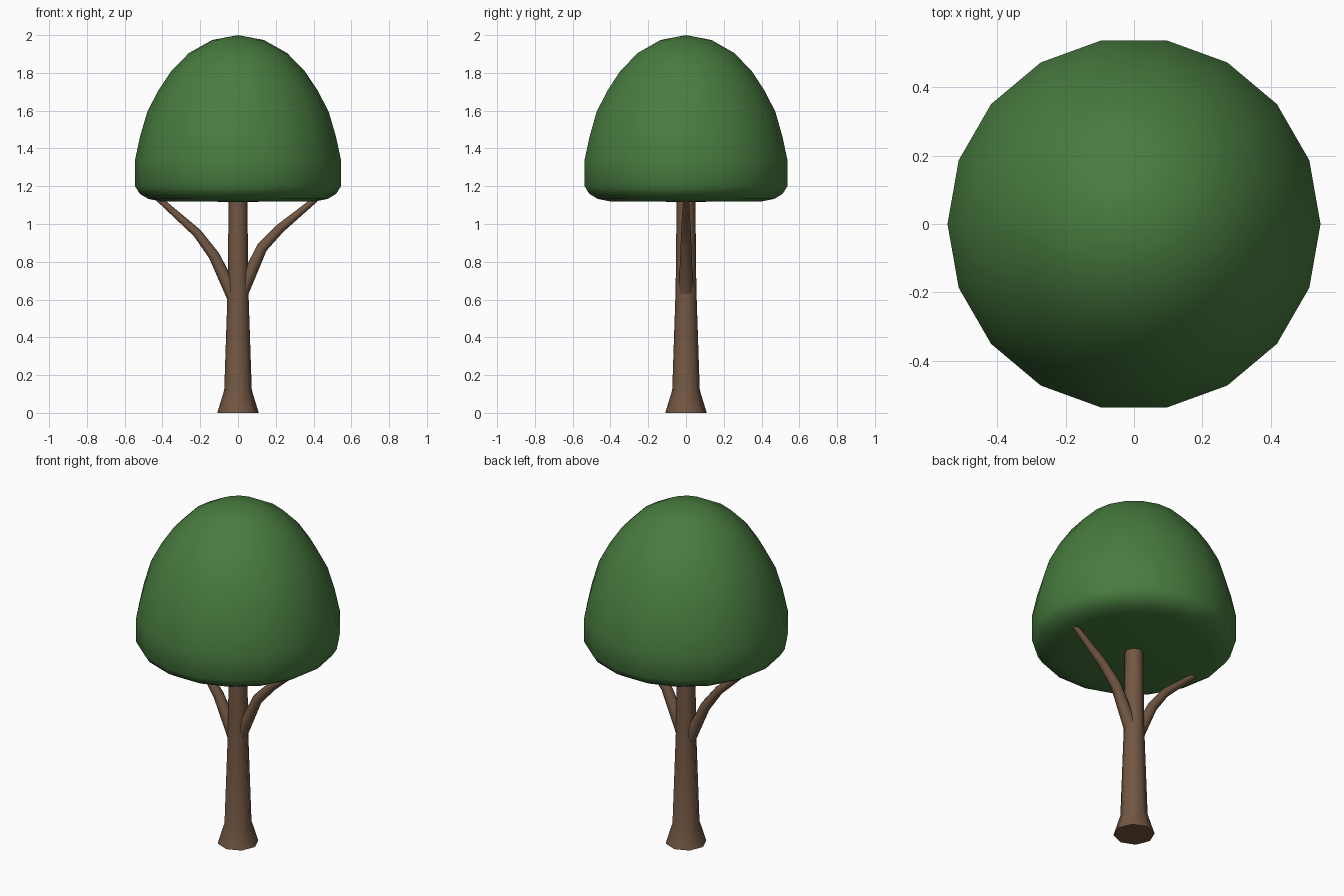
import bpy
import bmesh
from math import sin, cos, pi, radians
from mathutils import Vector

if "Cube" in bpy.data.objects:
    bpy.data.objects.remove(bpy.data.objects["Cube"])


def material(name, color):
    mat = bpy.data.materials.new(name)
    mat.diffuse_color = color
    mat.use_nodes = True
    mat.node_tree.nodes["Principled BSDF"].inputs["Base Color"].default_value = mat.diffuse_color
    return mat


bark = material("bark", (0.17, 0.095, 0.055, 1))
leaf = material("leaf", (0.065, 0.20, 0.05, 1))


def tube(name, path, sides, mat):
    """Loft round rings along a path of (x, z, radius) points in the y = 0 plane."""
    bm = bmesh.new()
    pts = [Vector((x, 0, z)) for x, z, r in path]
    rings = []
    for i, (p, (_, _, r)) in enumerate(zip(pts, path)):
        # ring plane follows the averaged path direction
        d = Vector((0, 0, 0))
        if i > 0:
            d += (p - pts[i - 1]).normalized()
        if i < len(pts) - 1:
            d += (pts[i + 1] - p).normalized()
        d.normalize()
        side = Vector((d.z, 0, -d.x))
        rings.append([bm.verts.new(p + side * r * cos(a) + Vector((0, r * sin(a), 0)))
                      for a in (2 * pi * k / sides for k in range(sides))])
    for lo, hi in zip(rings, rings[1:]):
        for k in range(sides):
            n = (k + 1) % sides
            bm.faces.new((lo[k], lo[n], hi[n], hi[k]))
    bm.faces.new(rings[0][::-1])
    bm.faces.new(rings[-1])
    return finish(name, bm, mat)


def finish(name, bm, mat):
    bmesh.ops.recalc_face_normals(bm, faces=bm.faces)
    mesh = bpy.data.meshes.new(name)
    bm.to_mesh(mesh)
    bm.free()
    mesh.materials.append(mat)
    ob = bpy.data.objects.new(name, mesh)
    bpy.context.collection.objects.link(ob)
    bpy.ops.object.select_all(action='DESELECT')
    ob.select_set(True)
    bpy.context.view_layer.objects.active = ob
    bpy.ops.object.shade_smooth_by_angle(angle=radians(60))
    return ob


# Trunk with flared foot
tube("trunk", [(0, 0, 0.11), (0, 0.12, 0.073), (0, 0.65, 0.055), (0, 1.18, 0.049)], 8, bark)

# Two bent branches reaching into the crown
tube("right_branch", [(0.0, 0.60, 0.04), (0.127, 0.875, 0.029),
                      (0.222, 0.976, 0.025), (0.44, 1.155, 0.014)], 8, bark)
tube("left_branch", [(0.0, 0.57, 0.04), (-0.127, 0.833, 0.029),
                     (-0.216, 0.952, 0.024), (-0.45, 1.16, 0.014)], 8, bark)

# Domed crown with a flat underside, lathed from a profile of (radius, z)
profile = [(0, 1.117), (0.41, 1.12), (0.475, 1.133), (0.52, 1.16), (0.545, 1.20),
           (0.545, 1.34), (0.518, 1.465), (0.48, 1.595), (0.42, 1.71),
           (0.353, 1.81), (0.26, 1.905), (0.137, 1.974), (0, 2.0)]
bm = bmesh.new()
verts = [bm.verts.new((r, 0, z)) for r, z in profile]
edges = [bm.edges.new(pair) for pair in zip(verts, verts[1:])]
bmesh.ops.spin(bm, geom=verts + edges, cent=(0, 0, 0), axis=(0, 0, 1),
               angle=2 * pi, steps=18)
bmesh.ops.remove_doubles(bm, verts=bm.verts, dist=0.0005)
finish("crown", bm, leaf)
